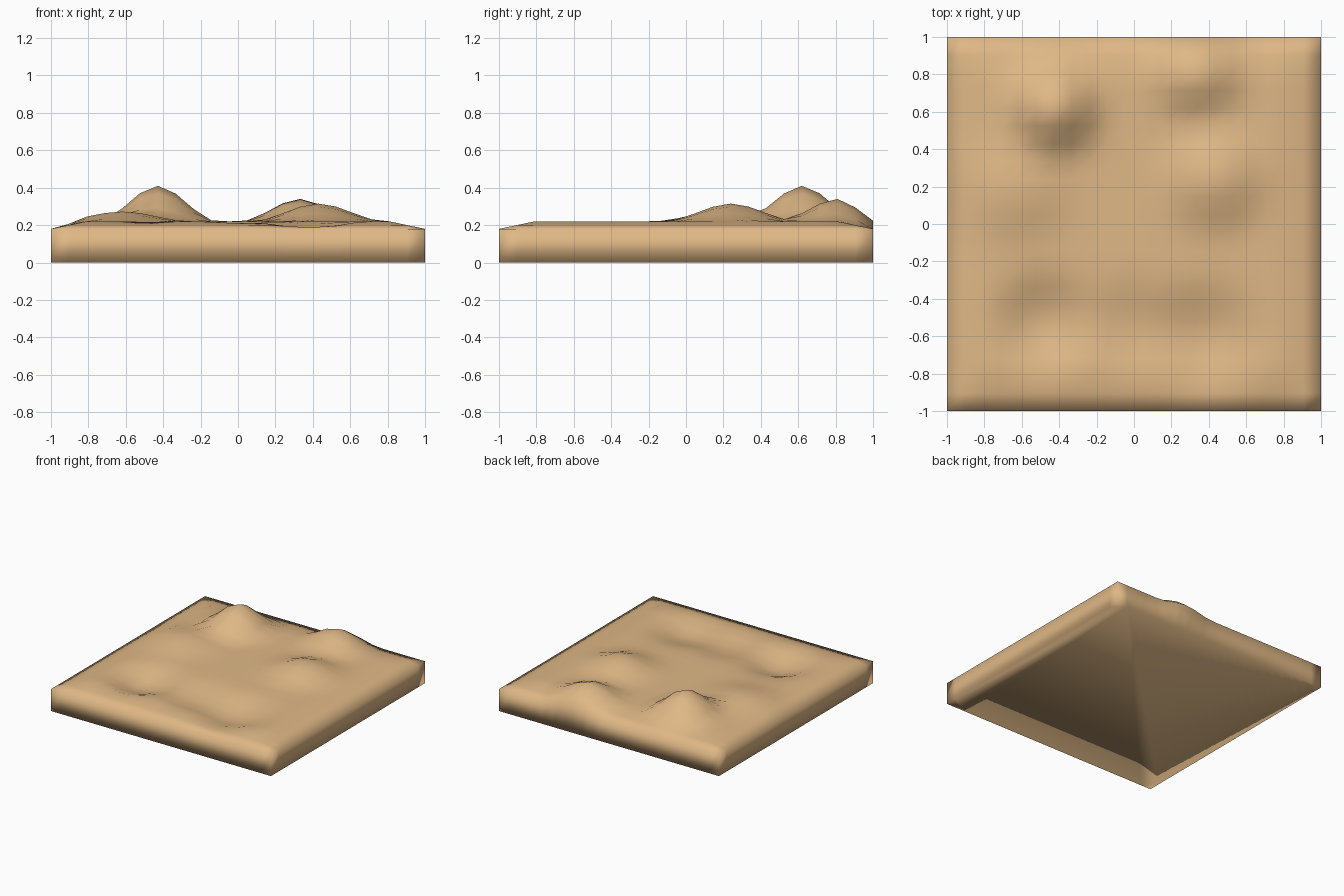
import bpy
import bmesh
from mathutils import Vector

cube = bpy.data.objects.get("Cube")
if cube:
    bpy.data.objects.remove(cube, do_unlink=True)

CELLS = 21
STEP = 2 / CELLS
PLAIN = 0.22
RIM = 0.18

# Hills and hollows: x, y, height change, radius
FEATURES = [
    (-0.43, 0.62, 0.19, 0.32),
    (0.33, 0.81, 0.12, 0.32),
    (0.43, 0.24, 0.095, 0.36),
    (-0.62, 0.19, 0.055, 0.37),
    (-0.48, -0.53, -0.09, 0.34),
    (0.38, -0.61, -0.08, 0.38),
    (0.0, -0.56, -0.05, 0.34),
]


def ground_height(x, y):
    """Plain that drops to the rim, plus smooth hills and hollows."""
    edge = (1 - max(abs(x), abs(y))) / (2 * STEP)
    z = RIM + (PLAIN - RIM) * min(1, edge)
    for fx, fy, rise, radius in FEATURES:
        t = max(0, 1 - Vector((x - fx, y - fy)).length / radius)
        z += rise * t * t * (3 - 2 * t)
    return z


def flat_material(name, color):
    mat = bpy.data.materials.new(name)
    mat.use_nodes = True
    mat.diffuse_color = color
    mat.node_tree.nodes["Principled BSDF"].inputs["Base Color"].default_value = color
    return mat


bm = bmesh.new()

# Rolling ground surface
bmesh.ops.create_grid(bm, x_segments=CELLS, y_segments=CELLS, size=1)
for v in bm.verts:
    v.co.z = ground_height(v.co.x, v.co.y)

# Side walls
boundary = [e for e in bm.edges if e.is_boundary]
result = bmesh.ops.extrude_edge_only(bm, edges=boundary)
for v in (g for g in result["geom"] if isinstance(g, bmesh.types.BMVert)):
    v.co.z = 0

# Flat underside
bmesh.ops.holes_fill(bm, edges=[e for e in bm.edges if e.is_boundary], sides=0)

bmesh.ops.recalc_face_normals(bm, faces=bm.faces[:])
for f in bm.faces:
    f.smooth = True

mesh = bpy.data.meshes.new("terrain_tile")
bm.to_mesh(mesh)
bm.free()
mesh.materials.append(flat_material("sand", (0.74, 0.48, 0.24, 1)))
tile = bpy.data.objects.new("terrain_tile", mesh)
bpy.context.collection.objects.link(tile)
